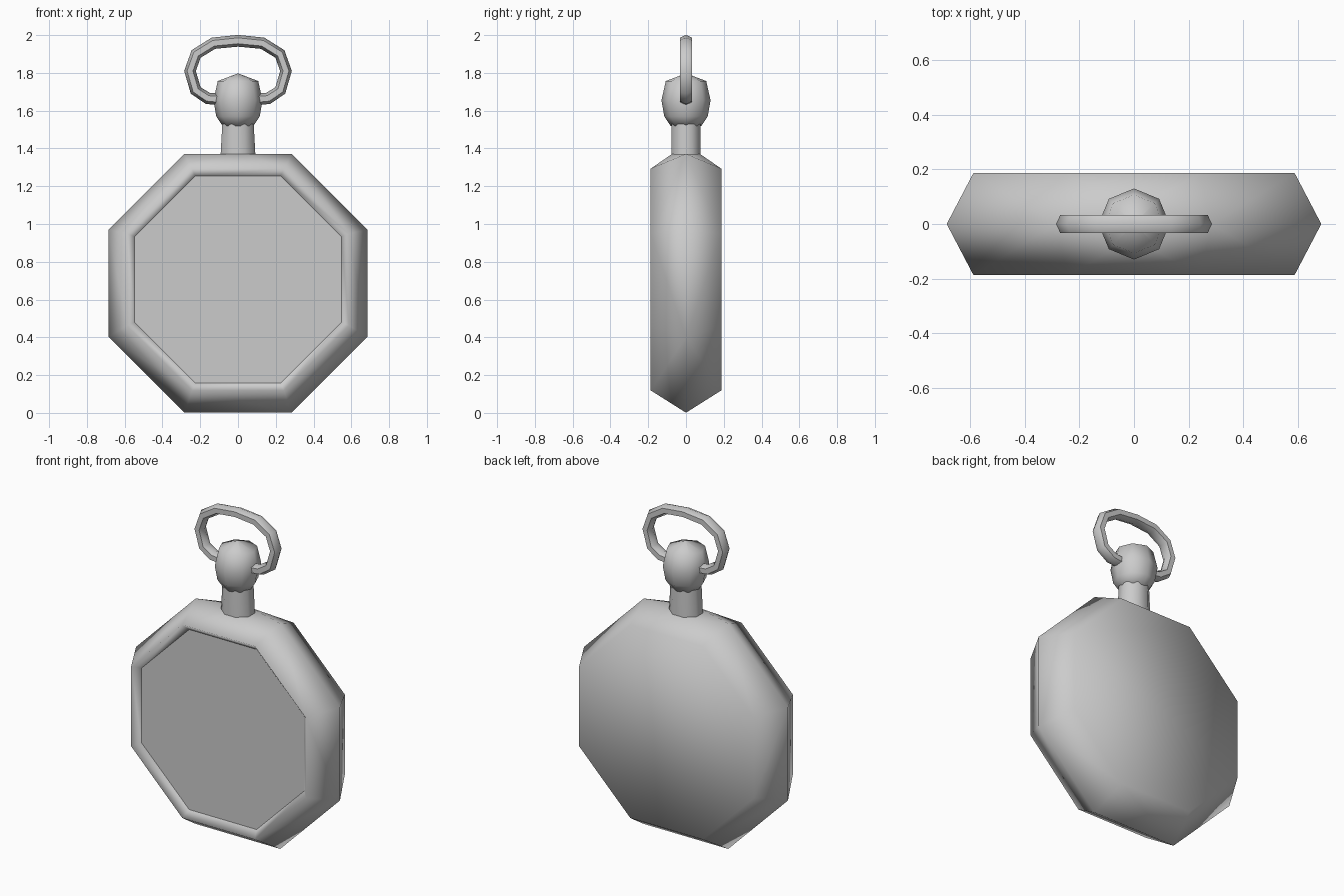
import bpy, bmesh, math
from mathutils import Vector

if "Cube" in bpy.data.objects:
    bpy.data.objects.remove(bpy.data.objects["Cube"])


def finish(bm, name, angle=None):
    bmesh.ops.recalc_face_normals(bm, faces=bm.faces)
    me = bpy.data.meshes.new(name)
    bm.to_mesh(me)
    bm.free()
    ob = bpy.data.objects.new(name, me)
    bpy.context.collection.objects.link(ob)
    if angle:
        bpy.ops.object.select_all(action='DESELECT')
        ob.select_set(True)
        bpy.context.view_layer.objects.active = ob
        bpy.ops.object.shade_smooth_by_angle(angle=math.radians(angle))
    return ob


def octagon(half, y, zc):
    """Upright octagon with flat sides, given its half width."""
    r = half / math.cos(math.pi / 8)
    return [Vector((r * math.cos(a), y, zc + r * math.sin(a)))
            for a in (math.pi / 8 + i * math.pi / 4 for i in range(8))]


def level_ring(rx, ry, z, turn=0.0, n=8):
    return [Vector((rx * math.cos(a), ry * math.sin(a), z))
            for a in (turn + i * math.tau / n for i in range(n))]


def loft(bm, rings, caps=True):
    """Skin a stack of equal-sized closed rings."""
    vs = [[bm.verts.new(p) for p in ring] for ring in rings]
    n = len(vs[0])
    for a, b in zip(vs, vs[1:]):
        for i in range(n):
            j = (i + 1) % n
            bm.faces.new((a[i], a[j], b[j], b[i]))
    if caps:
        bm.faces.new(vs[0])
        bm.faces.new(vs[-1])


# Case: hull of three octagons plus the shoulder under the stem
T = math.pi / 8
bm = bmesh.new()
for p in (octagon(0.587, -0.187, 0.706) + octagon(0.685, 0, 0.686)
          + octagon(0.587, 0.187, 0.706) + level_ring(0.09, 0.08, 1.371, T)):
    bm.verts.new(p)
bmesh.ops.convex_hull(bm, input=bm.verts)
bmesh.ops.recalc_face_normals(bm, faces=bm.faces)
bmesh.ops.dissolve_limit(bm, angle_limit=math.radians(0.5),
                         verts=bm.verts, edges=bm.edges)
# bevelled lip around the recessed dial
front = min(bm.faces, key=lambda f: f.normal.y)
bmesh.ops.inset_region(bm, faces=[front], thickness=0.04, use_even_offset=True)
for v in front.verts:
    v.co.y += 0.042
bmesh.ops.delete(bm, geom=[front], context='FACES_ONLY')
finish(bm, "case", 180)

# Dial
bm = bmesh.new()
bm.faces.new([bm.verts.new(p) for p in octagon(0.547, -0.145, 0.706)])
dial = finish(bm, "dial")
if dial.data.polygons[0].normal.y > 0:
    dial.data.flip_normals()

# Stem
bm = bmesh.new()
loft(bm, [level_ring(0.1, 0.082, 1.36, T), level_ring(0.09, 0.082, 1.53, T)])
finish(bm, "stem", 60)

# Crown ball
bm = bmesh.new()
profile = [(0.082, 1.52), (0.115, 1.57), (0.13, 1.655), (0.107, 1.757), (0.001, 1.797)]
loft(bm, [level_ring(r, r, z) for r, z in profile])
finish(bm, "crown", 60)

# Bow ring: six-sided tube swept along a mirrored path
half = [(0.13, 1.957), (0.222, 1.90), (0.254, 1.81), (0.224, 1.707),
        (0.16, 1.665), (0.10, 1.66)]
path = [(-x, z) for x, z in reversed(half)] + [(0, 1.97)] + half
path = [Vector((x, 0, z)) for x, z in path]
bm = bmesh.new()
rings = []
for i, p in enumerate(path):
    t = (path[min(i + 1, len(path) - 1)] - path[max(i - 1, 0)]).normalized()
    side = Vector((-t.z, 0, t.x))
    rings.append([p + side * 0.031 * math.cos(a) + Vector((0, 0.038 * math.sin(a), 0))
                  for a in (k * math.tau / 6 for k in range(6))])
loft(bm, rings)
finish(bm, "bow_ring", 65)
